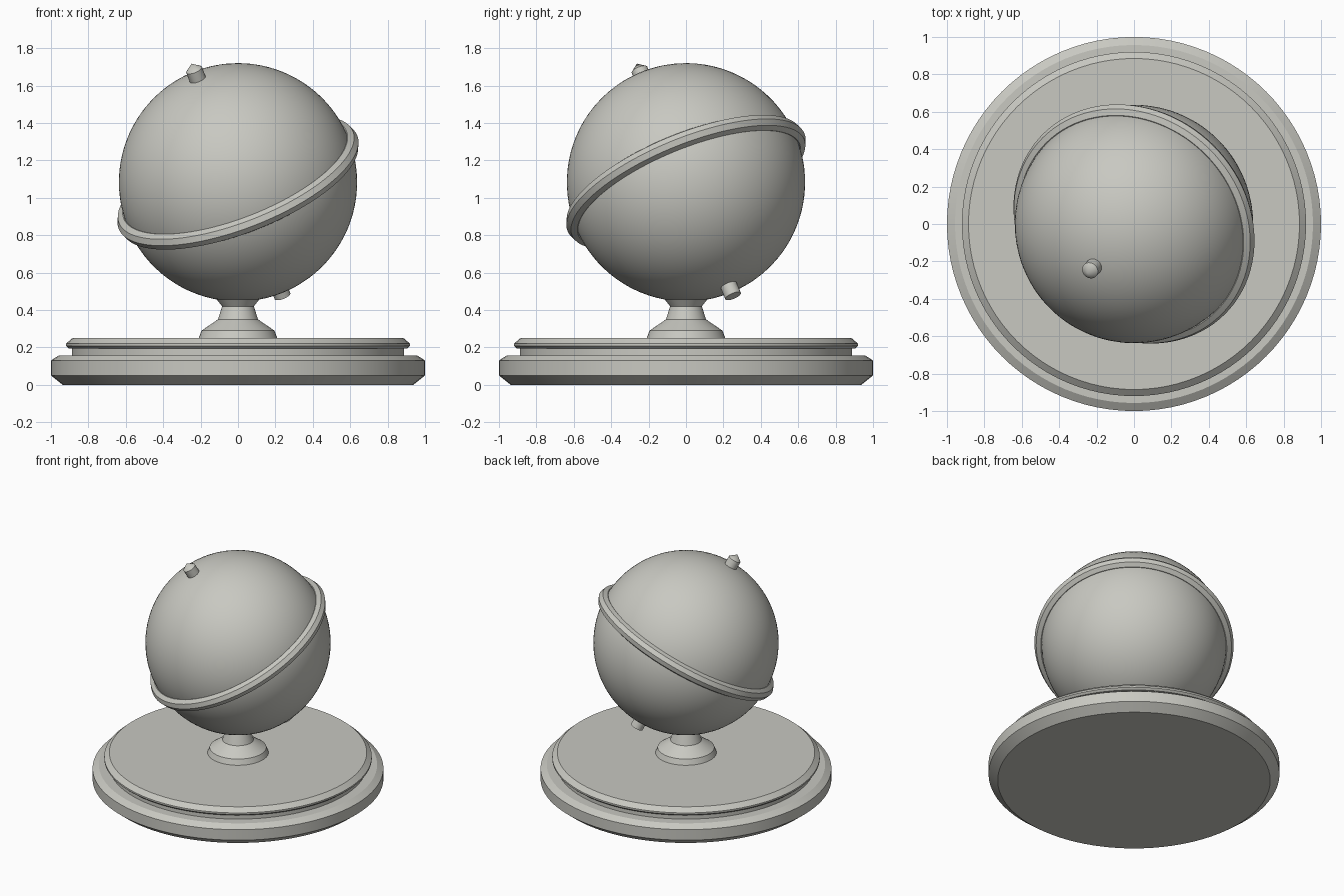
import bpy, bmesh, math
from mathutils import Vector, Matrix

if "Cube" in bpy.data.objects:
    bpy.data.objects.remove(bpy.data.objects["Cube"])

grey = bpy.data.materials.new("warm light grey")
grey.diffuse_color = (0.58, 0.58, 0.535, 1)
grey.use_nodes = True
grey.node_tree.nodes["Principled BSDF"].inputs["Base Color"].default_value = grey.diffuse_color

CENTRE = Vector((0, 0, 1.083))
AXIS = Vector((-0.34, -0.36, 0.87)).normalized()
TILT = Matrix.Translation(CENTRE) @ Vector((0, 0, 1)).rotation_difference(AXIS).to_matrix().to_4x4()


def finish(bm, name, matrix=Matrix(), angle=30):
    bmesh.ops.recalc_face_normals(bm, faces=bm.faces)
    me = bpy.data.meshes.new(name)
    bm.to_mesh(me)
    bm.free()
    me.materials.append(grey)
    ob = bpy.data.objects.new(name, me)
    bpy.context.collection.objects.link(ob)
    ob.matrix_world = matrix
    bpy.ops.object.select_all(action='DESELECT')
    ob.select_set(True)
    bpy.context.view_layer.objects.active = ob
    bpy.ops.object.shade_smooth_by_angle(angle=math.radians(angle))
    return ob


def lathe(name, profile, matrix=Matrix(), n=96, closed=False, angle=20):
    """Revolve (radius, height) points about the local z axis."""
    bm = bmesh.new()
    vs = [bm.verts.new((r, 0, z)) for r, z in profile]
    pairs = list(zip(vs, vs[1:])) + ([(vs[-1], vs[0])] if closed else [])
    edges = [bm.edges.new(p) for p in pairs]
    bmesh.ops.spin(bm, geom=vs + edges, cent=(0, 0, 0), axis=(0, 0, 1),
                   angle=math.tau, steps=n, use_merge=True)
    bmesh.ops.remove_doubles(bm, verts=bm.verts, dist=1e-5)
    return finish(bm, name, matrix, angle)


# stepped round plinth
lathe("plinth", [(0, 0), (0.937, 0), (1, 0.05), (1, 0.13), (0.957, 0.158),
                 (0.888, 0.158), (0.888, 0.195), (0.905, 0.195), (0.92, 0.208),
                 (0.92, 0.22), (0.885, 0.25), (0, 0.25)])

# flared stem
lathe("stem", [(0, 0.24), (0.21, 0.24), (0.21, 0.25), (0.195, 0.29), (0.107, 0.35),
               (0.085, 0.42), (0.14, 0.49), (0, 0.52)], n=48, angle=15)

# globe
bm = bmesh.new()
bmesh.ops.create_uvsphere(bm, u_segments=96, v_segments=48, radius=0.637)
finish(bm, "globe", TILT)

# tilted equator ring with an octagonal section
ring = [(0.64 + 0.045 * math.cos(i * math.pi / 4), 0.045 * math.sin(i * math.pi / 4))
        for i in range(8)]
lathe("equator_ring", ring, TILT, closed=True)

# pole pins: pointed at the top, flat at the bottom
lathe("top_pin", [(0, 0.6), (0.045, 0.6), (0.045, 0.692), (0, 0.73)], TILT, n=32)
lathe("bottom_pin", [(0, -0.6), (0.045, -0.6), (0.045, -0.7), (0, -0.7)], TILT, n=32)
